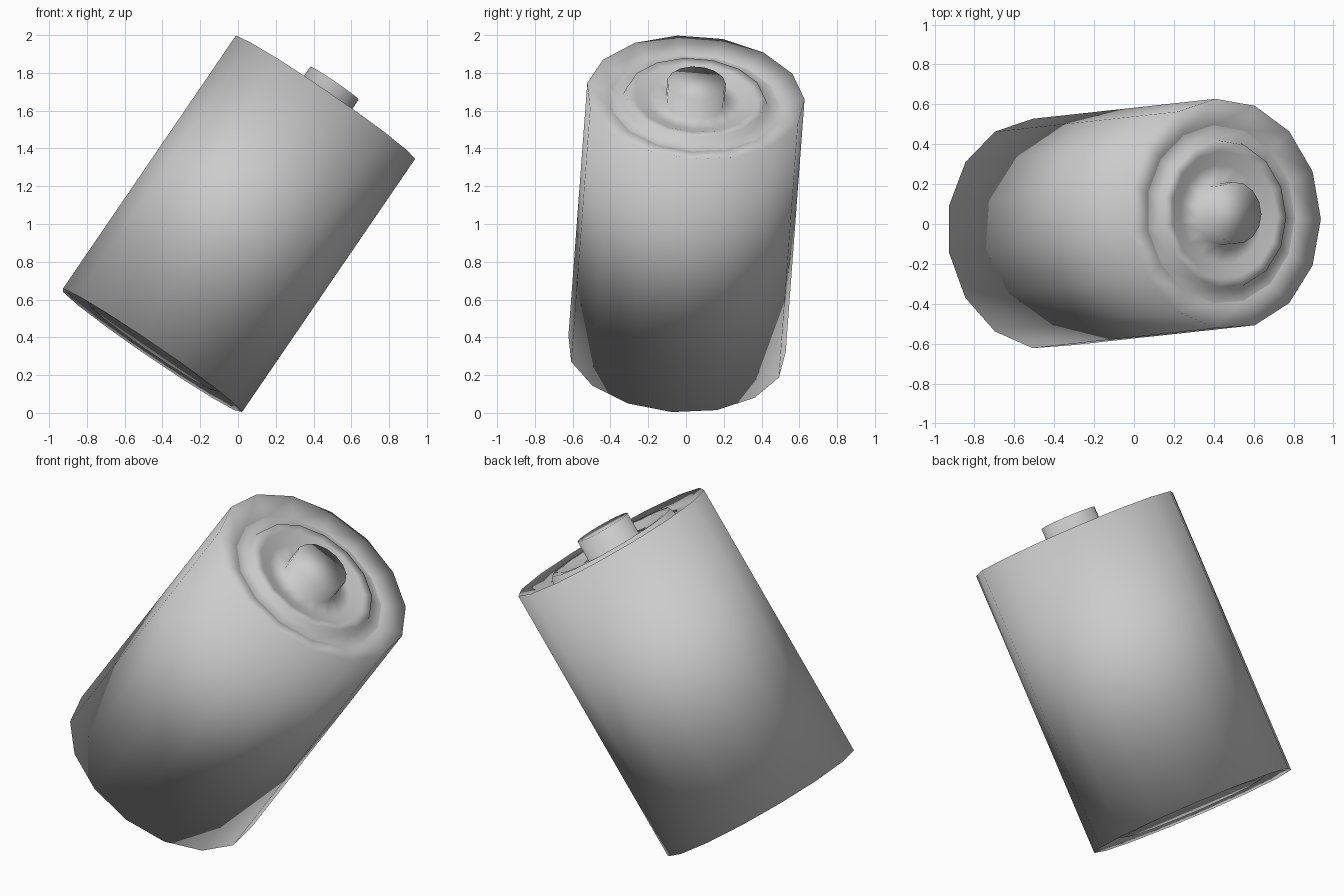
import bpy, bmesh, math
from mathutils import Vector, Matrix

cube = bpy.data.objects.get("Cube")
if cube:
    bpy.data.objects.remove(cube)

SIDES = 15
HALF = 0.813          # half of the casing length
RADIUS = 0.58

grey = bpy.data.materials.new("plain grey")
grey.use_nodes = True
colour = (0.6, 0.6, 0.6, 1)
grey.diffuse_color = colour
grey.node_tree.nodes["Principled BSDF"].inputs["Base Color"].default_value = colour

# Tilted frame: the long axis leans to +x, one corner of the rim points downhill
axis = Vector((0.916, 0.1, 1.34)).normalized()
corner = Vector((0.475, -0.025, -0.33))
corner = (corner - axis * corner.dot(axis)).normalized()
side = axis.cross(corner)
tilt = Matrix((corner, side, axis)).transposed().to_4x4()
tilt.translation = (0, 0, 1)


def lathe(name, profile, cap_first=False, cap_last=False):
    """Spin (radius, height) points, listed from bottom outside to top inside."""
    bm = bmesh.new()
    rings = []
    for r, h in profile:
        angles = [math.tau * i / SIDES for i in range(SIDES)]
        rings.append([bm.verts.new((r * math.cos(a), r * math.sin(a), h)) for a in angles])
    for low, high in zip(rings, rings[1:]):
        for i in range(SIDES):
            j = (i + 1) % SIDES
            bm.faces.new((low[i], low[j], high[j], high[i]))
    if cap_first:
        bm.faces.new(rings[0][::-1])
    if cap_last:
        bm.faces.new(rings[-1])
    for face in bm.faces:
        face.smooth = True
    mesh = bpy.data.meshes.new(name)
    bm.to_mesh(mesh)
    bm.free()
    mesh.materials.append(grey)
    obj = bpy.data.objects.new(name, mesh)
    obj.matrix_world = tilt
    bpy.context.collection.objects.link(obj)
    return obj


# Casing with both rims folded inward
lathe("casing", [(0.45, 0.03 - HALF), (0.53, 0.015 - HALF), (RADIUS, -HALF),
                 (RADIUS, HALF), (0.45, HALF - 0.04)])

# Raised disc, dip and button of the top contact
lathe("top_contact", [(0.45, HALF - 0.04), (0.385, HALF - 0.04), (0.37, HALF),
                      (0.32, HALF - 0.005), (0.25, HALF - 0.035), (0.156, HALF - 0.03),
                      (0.156, HALF + 0.092)], cap_last=True)

# Shallow disc of the bottom contact
lathe("bottom_contact", [(0.39, 0.012 - HALF), (0.45, 0.03 - HALF)], cap_first=True)
